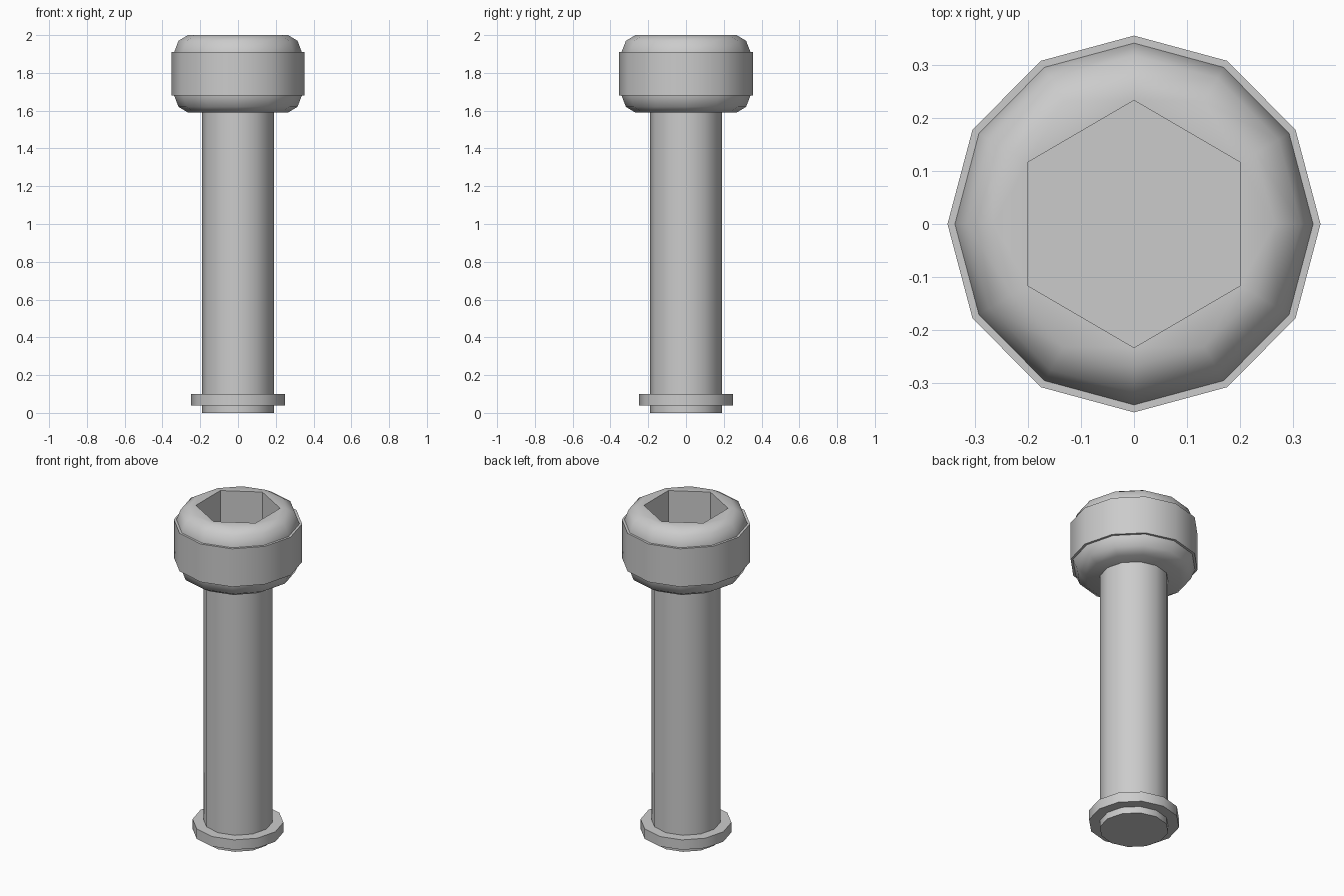
import bpy
import bmesh
from math import sin, cos, pi, radians

default_cube = bpy.data.objects.get("Cube")
if default_cube:
    bpy.data.objects.remove(default_cube, do_unlink=True)

SIDES = 12
GREY = 0.6

steel = bpy.data.materials.new("steel_grey")
steel.use_nodes = True
colour = (GREY, GREY, GREY, 1)
steel.diffuse_color = colour
steel.node_tree.nodes["Principled BSDF"].inputs["Base Color"].default_value = colour


def ring(bm, radius, z, count=SIDES, turn=0.0, stretch=1.0):
    """Add a ring of vertices around the z axis."""
    angles = [turn + 2 * pi * i / count for i in range(count)]
    return [bm.verts.new((radius * cos(a), radius * stretch * sin(a), z)) for a in angles]


def skin(bm, lower, upper):
    """Join two rings with quads."""
    n = len(lower)
    for i in range(n):
        j = (i + 1) % n
        bm.faces.new((lower[i], lower[j], upper[j], upper[i]))


def lathe(bm, profile, stretch=1.0, closed=False):
    """Revolve a radius-height profile, bottom to top."""
    rings = [ring(bm, r, z, stretch=stretch) for r, z in profile]
    for lower, upper in zip(rings, rings[1:]):
        skin(bm, lower, upper)
    if closed:
        skin(bm, rings[-1], rings[0])
    return rings


def finish(bm, name):
    """Turn the bmesh into a smooth-shaded object with crisp edges."""
    bmesh.ops.recalc_face_normals(bm, faces=bm.faces)
    mesh = bpy.data.meshes.new(name)
    bm.to_mesh(mesh)
    bm.free()
    mesh.materials.append(steel)
    obj = bpy.data.objects.new(name, mesh)
    bpy.context.collection.objects.link(obj)
    bpy.ops.object.select_all(action="DESELECT")
    obj.select_set(True)
    bpy.context.view_layer.objects.active = obj
    bpy.ops.object.shade_smooth_by_angle(angle=radians(42))
    return obj


# Shaft: plain capped cylinder running up into the head
bm = bmesh.new()
rings = lathe(bm, [(0.19, 0), (0.19, 1.62)])
for cap in rings:
    bm.faces.new(cap)
finish(bm, "shaft")

# Collar near the tip and band around the head: closed square-section rings
for name, inner, outer, low, high, stretch in (
    ("tip_collar", 0.17, 0.25, 0.04, 0.10, 1.0),
    ("head_band", 0.32, 0.352, 1.68, 1.91, 1.01),
):
    bm = bmesh.new()
    lathe(bm, [(inner, low), (outer, low), (outer, high), (inner, high)], stretch, True)
    finish(bm, name)

# Head: rounded drum with a hexagonal socket sunk in the top
bm = bmesh.new()
half = [(0.265, 0.205), (0.315, 0.175), (0.338, 0.115)]
middle = 1.795
profile = [(r, middle - h) for r, h in half] + [(r, middle + h) for r, h in reversed(half)]
rings = lathe(bm, profile, 1.01)
bm.faces.new(rings[0])
top = rings[-1]
rim = ring(bm, 0.231, 2.0, 6, pi / 6, 1.01)
floor = ring(bm, 0.231, 1.72, 6, pi / 6, 1.01)
for i in range(6):
    a, b, c = (top[(2 * i + k) % SIDES] for k in (1, 2, 3))
    bm.faces.new((a, b, c, rim[(i + 1) % 6], rim[i]))
skin(bm, rim, floor)
bm.faces.new(floor)
finish(bm, "head")
